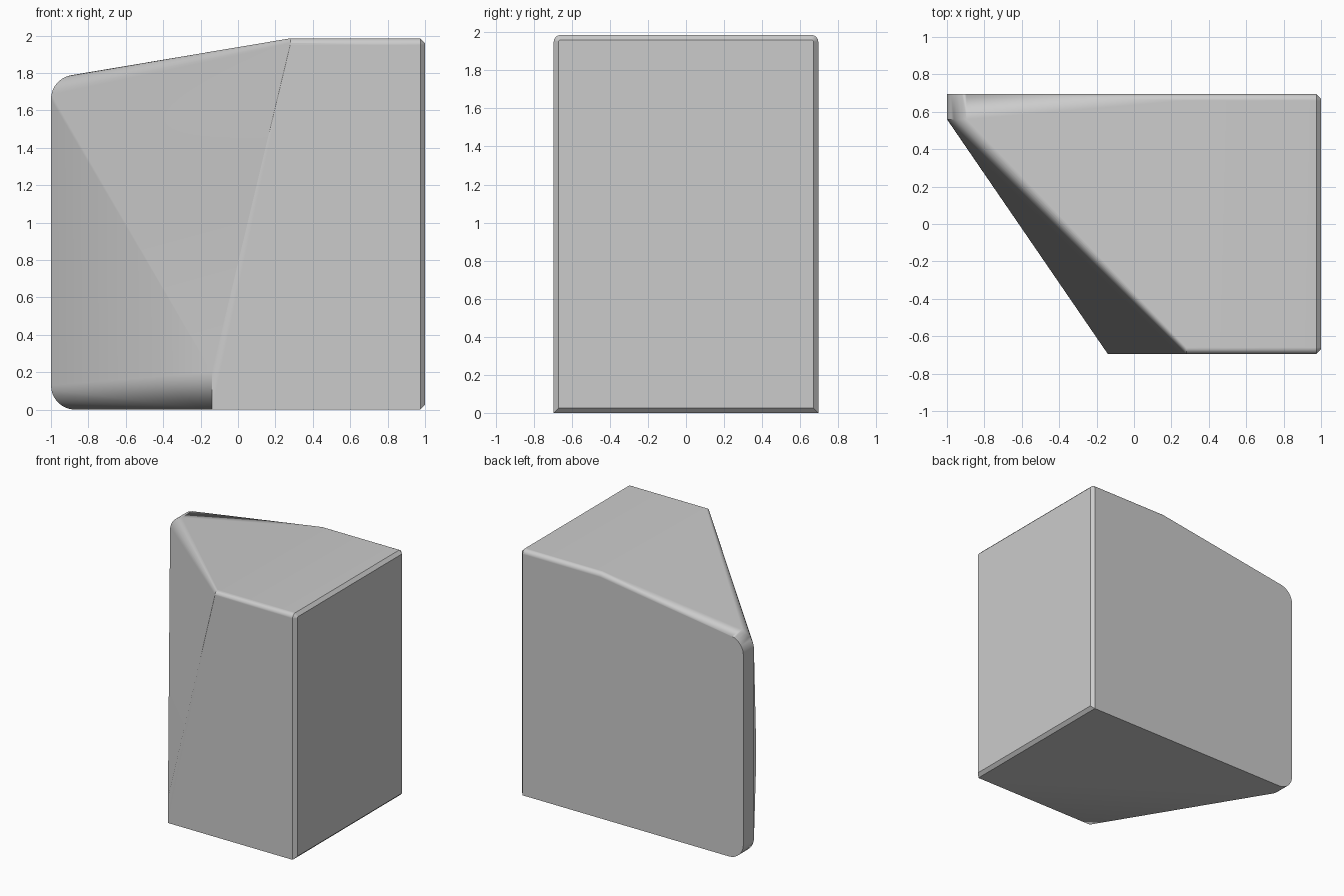
import bpy, bmesh
from math import sin, cos, pi, radians

old = bpy.data.objects.get("Cube")
if old:
    bpy.data.objects.remove(old, do_unlink=True)

TOP, HALF_DEPTH = 1.985, 0.695


def arc(cu, cv, r, start, steps=8):
    """Quarter circle of (u, v) points around a centre."""
    return [(cu + r * cos(start + pi / 2 * i / steps),
             cv + r * sin(start + pi / 2 * i / steps)) for i in range(steps + 1)]


def end_section(x, inset, r):
    """Cross-section with rounded top corners and square bottom corners."""
    y, z = HALF_DEPTH - inset, TOP - inset
    outline = arc(y - r, z - r, r, 0) + arc(-y + r, z - r, r, pi / 2)
    outline += [(-y, inset), (y, inset)]
    return [(x, u, v) for u, v in outline]


# Thin left-hand edge: large rounded corners, extruded to the back
edge_profile = arc(-0.87, 1.66, 0.13, pi / 2) + arc(-0.87, 0.13, 0.13, pi)
points = [(u, y, v) for y in (0.56, HALF_DEPTH) for u, v in edge_profile]

# Full-height block with a chamfered end
points += [p for p in end_section(0.28, 0, 0.035) if p[2] > 1]
points += end_section(0.975, 0, 0.035) + end_section(1.0, 0.025, 0.01)

# Lower front corner where the slanted and upright facets meet
points += [(-0.14, -HALF_DEPTH, 0), (-0.14, -HALF_DEPTH, 0.2)]

# Skin the sections into one convex wedge
bm = bmesh.new()
for p in points:
    bm.verts.new(p)
bmesh.ops.remove_doubles(bm, verts=bm.verts, dist=0.0005)
hull = bmesh.ops.convex_hull(bm, input=bm.verts)
loose = {v for v in hull["geom_interior"] + hull["geom_unused"]
         if isinstance(v, bmesh.types.BMVert)}
bmesh.ops.delete(bm, geom=list(loose), context='VERTS')
bmesh.ops.dissolve_limit(bm, angle_limit=radians(0.5), verts=bm.verts, edges=bm.edges)
bmesh.ops.recalc_face_normals(bm, faces=bm.faces)
mesh = bpy.data.meshes.new("wedge_block")
bm.to_mesh(mesh)
bm.free()

block = bpy.data.objects.new("wedge_block", mesh)
bpy.context.collection.objects.link(block)

# Plain grey finish
grey = bpy.data.materials.new("plain_grey")
grey.use_nodes = True
colour = (0.6, 0.6, 0.6, 1)
grey.diffuse_color = colour
grey.node_tree.nodes["Principled BSDF"].inputs["Base Color"].default_value = colour
mesh.materials.append(grey)

# Soft shading on the rounded edges, crisp creases elsewhere
bpy.ops.object.select_all(action='DESELECT')
block.select_set(True)
bpy.context.view_layer.objects.active = block
bpy.ops.object.shade_smooth_by_angle(angle=radians(30))
weighted = block.modifiers.new("even_shading", 'WEIGHTED_NORMAL')
weighted.keep_sharp = True
